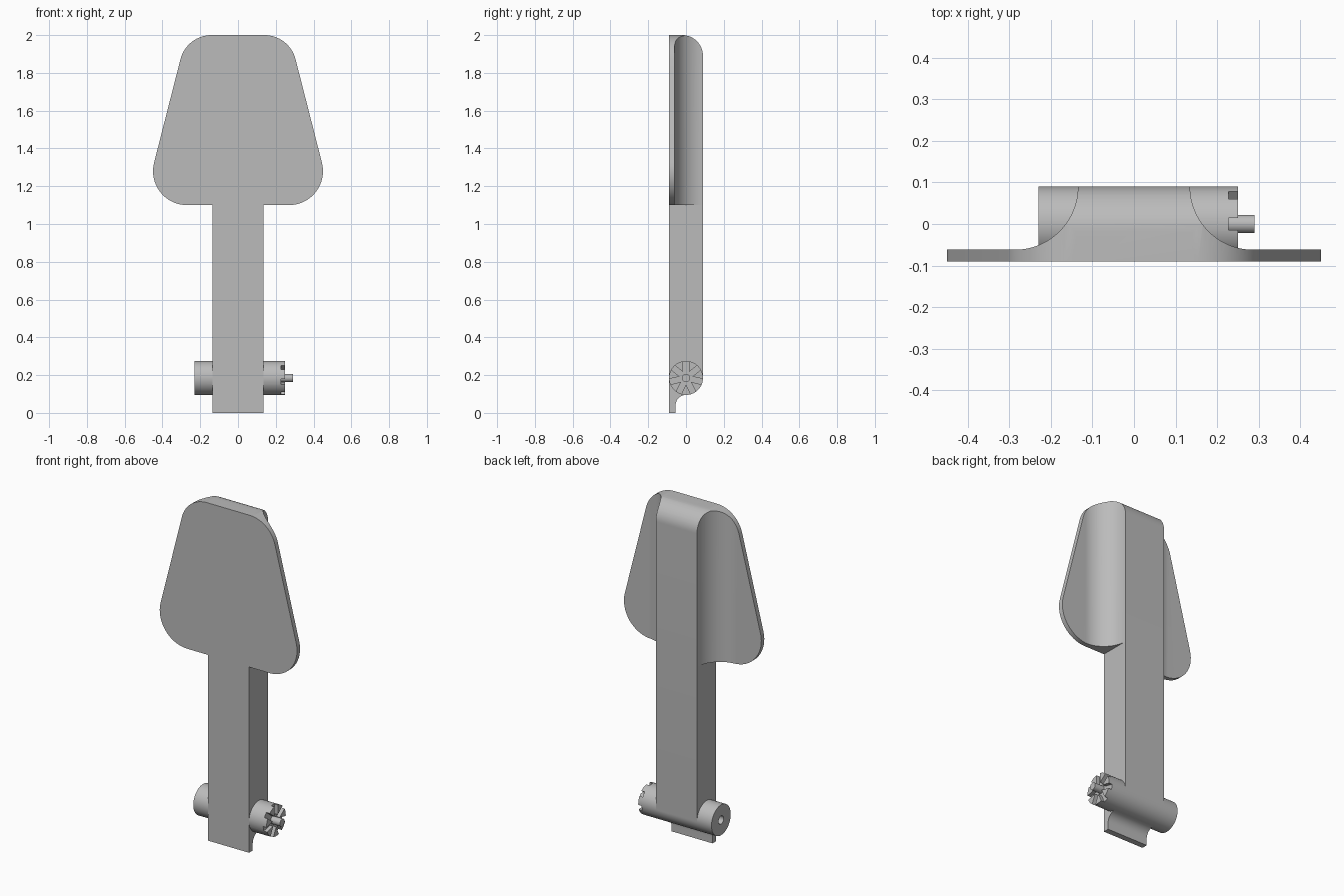
import bpy, bmesh, math
from mathutils import Matrix, Vector

if "Cube" in bpy.data.objects:
    bpy.data.objects.remove(bpy.data.objects["Cube"], do_unlink=True)

GREY = (0.5, 0.5, 0.5, 1)
mat = bpy.data.materials.new("plain grey")
mat.use_nodes = True
mat.diffuse_color = GREY
mat.node_tree.nodes["Principled BSDF"].inputs["Base Color"].default_value = GREY


def arc(cx, cy, r, start, end, steps=16):
    angles = [math.radians(start + (end - start) * i / steps) for i in range(steps + 1)]
    return [(cx + r * math.cos(a), cy + r * math.sin(a)) for a in angles]


def mirrored(half):
    return half + [(-u, v) for u, v in reversed(half)]


def finish(bm, name):
    bmesh.ops.recalc_face_normals(bm, faces=bm.faces)
    mesh = bpy.data.meshes.new(name)
    bm.to_mesh(mesh)
    bm.free()
    mesh.materials.append(mat)
    obj = bpy.data.objects.new(name, mesh)
    bpy.context.collection.objects.link(obj)
    return obj


def prism(name, points, place, low, high):
    """Extrude a 2D outline; place maps (u, v, depth) to a position."""
    bm = bmesh.new()
    face = bm.faces.new([bm.verts.new(place(u, v, low)) for u, v in points])
    out = bmesh.ops.extrude_face_region(bm, geom=[face])
    move = Vector(place(0, 0, high)) - Vector(place(0, 0, low))
    bmesh.ops.translate(bm, vec=move, verts=[g for g in out["geom"] if isinstance(g, bmesh.types.BMVert)])
    return finish(bm, name)


def rod(name, radius, x0, x1):
    bm = bmesh.new()
    bmesh.ops.create_cone(bm, cap_ends=True, segments=64, radius1=radius, radius2=radius, depth=x1 - x0,
                          matrix=Matrix.Translation(((x0 + x1) / 2, 0, AXLE_Z)) @ Matrix.Rotation(math.pi / 2, 4, "Y"))
    return finish(bm, name)


def cut(obj, cutter, operation):
    mod = obj.modifiers.new(operation.title(), "BOOLEAN")
    mod.object, mod.operation, mod.solver = cutter, operation, "EXACT"
    cutter.hide_render = True
    cutter.hide_viewport = True


def bake(obj):
    """Apply the cuts, remove the cutters and smooth the curved faces."""
    bpy.context.view_layer.update()
    cutters = [m.object for m in obj.modifiers]
    mesh = bpy.data.meshes.new_from_object(obj.evaluated_get(bpy.context.evaluated_depsgraph_get()))
    obj.modifiers.clear()
    obj.data = mesh
    for c in cutters:
        bpy.data.objects.remove(c, do_unlink=True)
    bpy.ops.object.select_all(action="DESELECT")
    obj.select_set(True)
    bpy.context.view_layer.objects.active = obj
    bpy.ops.object.shade_smooth_by_angle(angle=math.radians(30))


AXLE_Z = 0.185
HALF = 0.135    # half width of the stem
DEPTH = 0.09    # half depth of the stem

# Paddle and stem: front outline trimmed by the plan section and the side profile
outline = mirrored([(HALF, 0), (HALF, 1.1)] + arc(0.27, 1.28, 0.18, -90, 14.4)
                   + arc(0.14, 1.83, 0.17, 14.4, 90))
section = mirrored([(0.6, -0.2), (0.6, -0.062)] + arc(0.287, 0.09, 0.152, 270, 180, 24)
                   + [(HALF, 0.2)])
profile = ([(-DEPTH, 0), (-0.055, 0)] + arc(0, 0.04, 0.055, 180, 90)
           + arc(0, AXLE_Z, DEPTH, -90, 0)
           + arc(-0.02, 1.89, 0.11, 0, 90) + [(-DEPTH, 2)])
body = prism("paddle_and_stem", outline, lambda u, v, d: (u, d, v), -0.15, 0.15)
cut(body, prism("section_cutter", section, lambda u, v, d: (u, v, d), -0.1, 2.1), "INTERSECT")
cut(body, prism("profile_cutter", profile, lambda u, v, d: (d, u, v), -0.7, 0.7), "INTERSECT")
bake(body)

# Cross barrel with a bored right end and a slotted left end
barrel = rod("cross_barrel", DEPTH, -0.23, 0.25)
cut(barrel, rod("bore_cutter", 0.024, -0.3, -0.15), "DIFFERENCE")
SLOTS = 7
for i in range(SLOTS):
    turn = Matrix.Rotation(2 * math.pi * i / SLOTS + math.pi / 2, 4, "X")
    bm = bmesh.new()
    bmesh.ops.create_cube(bm, size=1, matrix=Matrix.Translation((0.278, 0, AXLE_Z)) @ turn
                          @ Matrix.Translation((0, 0.07, 0)) @ Matrix.Diagonal((0.1, 0.14, 0.03, 1)))
    cut(barrel, finish(bm, "slot_cutter"), "DIFFERENCE")
bake(barrel)

# Centre pin
bake(rod("centre_pin", 0.022, 0.2, 0.29))
